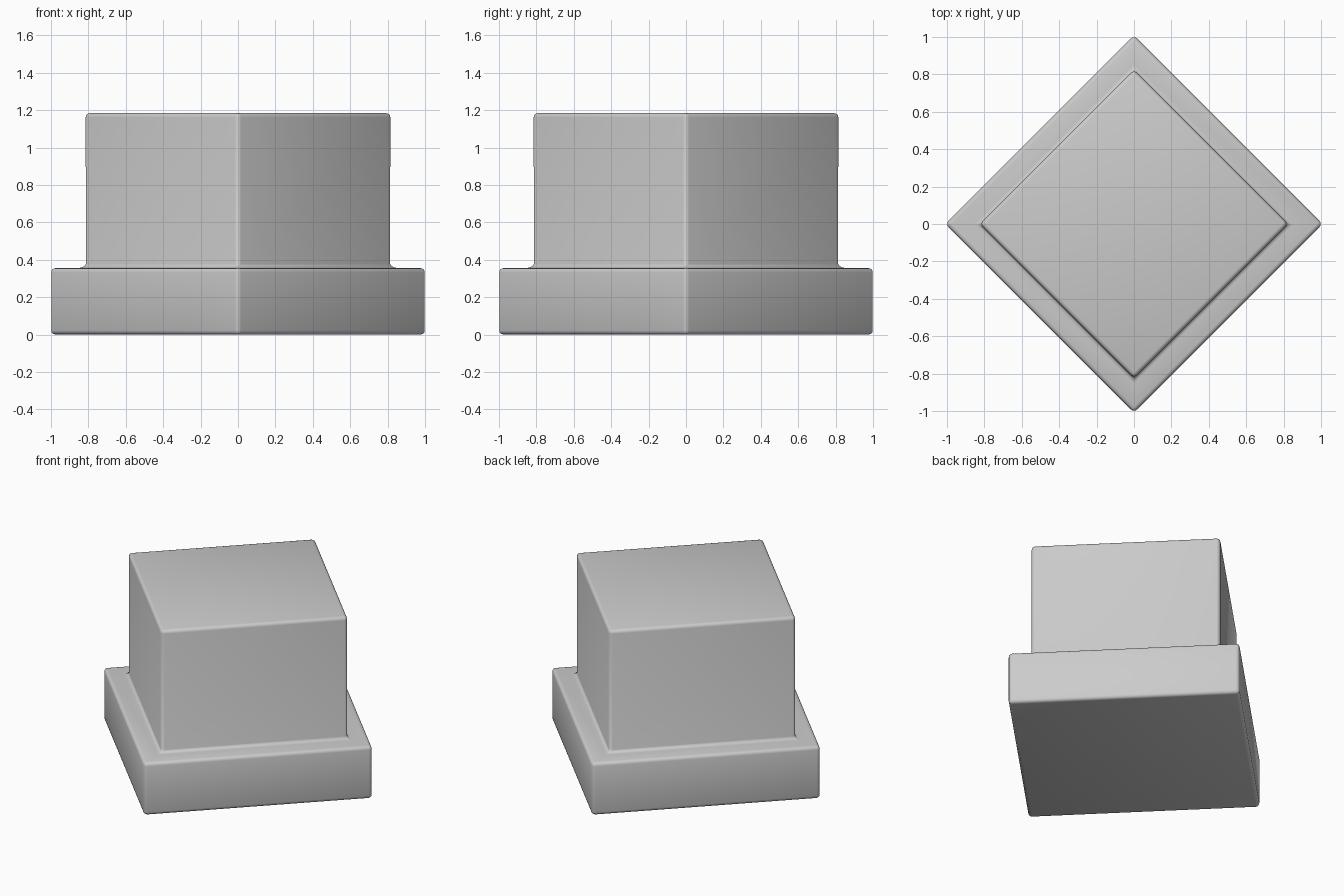
import bpy, bmesh
from mathutils import Vector

if "Cube" in bpy.data.objects:
    bpy.data.objects.remove(bpy.data.objects["Cube"])

BASE, BLOCK = 1.008, 0.824      # corner distances before rounding
STEP_Z, TOP_Z = 0.355, 1.184

bm = bmesh.new()


def ring(r, z):
    return [bm.verts.new(Vector((x * r, y * r, z)))
            for x, y in ((1, 0), (0, 1), (-1, 0), (0, -1))]


# Stepped square profile: plinth, ledge, upper block
rings = [ring(BASE, 0), ring(BASE, STEP_Z), ring(BLOCK, STEP_Z), ring(BLOCK, TOP_Z)]
for low, high in zip(rings, rings[1:]):
    for i in range(4):
        j = (i + 1) % 4
        bm.faces.new((low[i], low[j], high[j], high[i]))
bm.faces.new(rings[0][::-1])
bm.faces.new(rings[-1])
bmesh.ops.recalc_face_normals(bm, faces=bm.faces)

mesh = bpy.data.meshes.new("stepped_block")
bm.to_mesh(mesh)
bm.free()
block = bpy.data.objects.new("stepped_block", mesh)
bpy.context.collection.objects.link(block)

# Rounded edges, with a small fillet where the block meets the plinth
bevel = block.modifiers.new("rounded_edges", 'BEVEL')
bevel.width = 0.022
bevel.segments = 3
bevel.limit_method = 'ANGLE'

bpy.context.view_layer.objects.active = block
block.select_set(True)
bpy.ops.object.shade_smooth()
